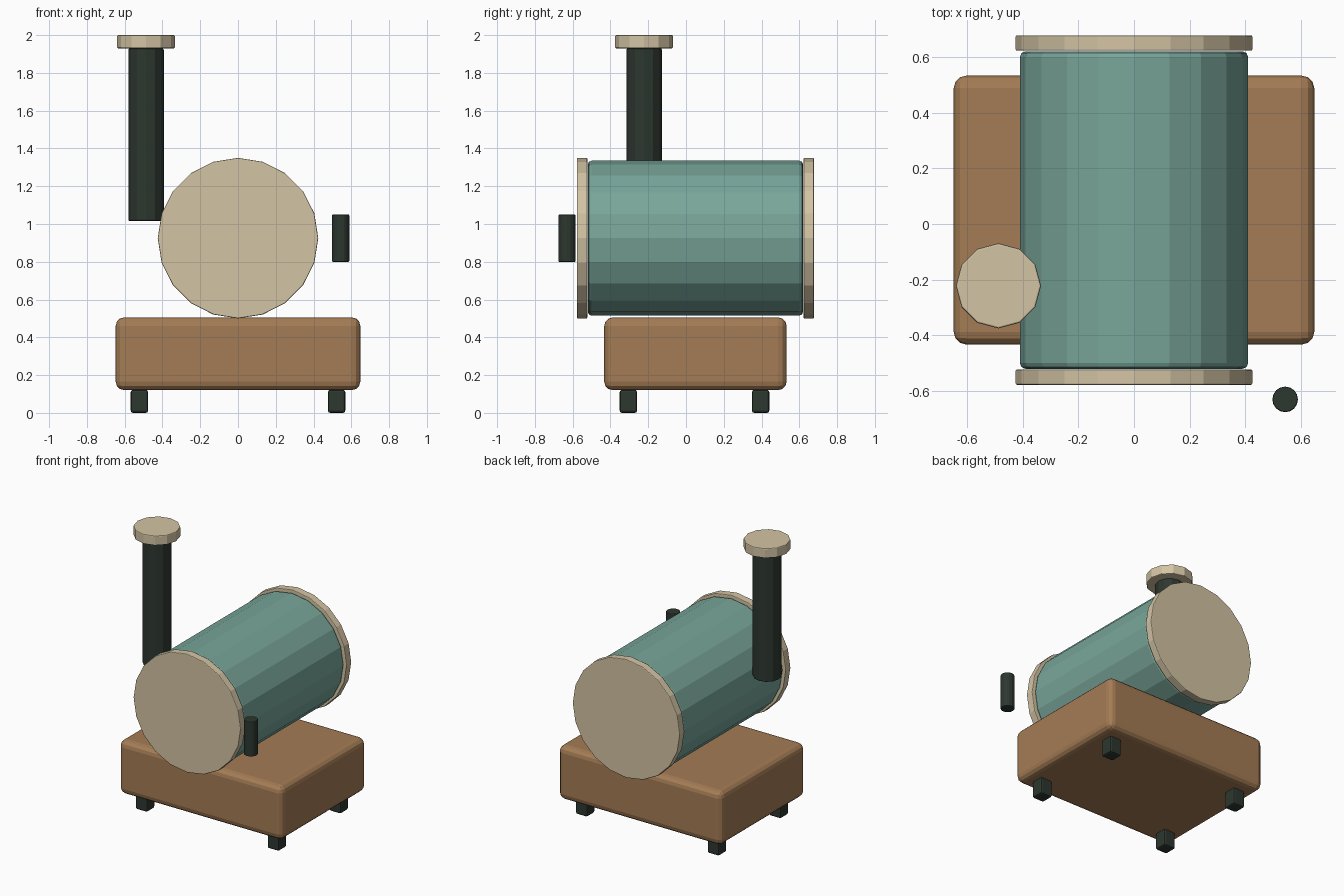
import bpy, bmesh
from math import radians
from mathutils import Matrix

if "Cube" in bpy.data.objects:
    bpy.data.objects.remove(bpy.data.objects["Cube"])


def material(name, rgb):
    m = bpy.data.materials.new(name)
    m.diffuse_color = (*rgb, 1)
    m.use_nodes = True
    m.node_tree.nodes["Principled BSDF"].inputs["Base Color"].default_value = m.diffuse_color
    return m


TEAL = material("teal_paint", (0.19, 0.38, 0.32))
BROWN = material("brown_body", (0.37, 0.20, 0.09))
CREAM = material("cream_trim", (0.65, 0.55, 0.37))
DARK = material("dark_metal", (0.026, 0.038, 0.029))


def finish(name, bm, mat, bevel, segments):
    mesh = bpy.data.meshes.new(name)
    bm.to_mesh(mesh)
    bm.free()
    mesh.materials.append(mat)
    obj = bpy.data.objects.new(name, mesh)
    bpy.context.collection.objects.link(obj)
    mod = obj.modifiers.new("edge_bevel", 'BEVEL')
    mod.width, mod.segments = bevel, segments
    mod.limit_method, mod.angle_limit = 'ANGLE', radians(40)
    return obj


def box(name, centre, size, mat, bevel, segments=2):
    bm = bmesh.new()
    bmesh.ops.create_cube(bm, size=1, matrix=Matrix.Translation(centre) @ Matrix.Diagonal((*size, 1)))
    return finish(name, bm, mat, bevel, segments)


def cylinder(name, centre, radius, length, sides, mat, bevel, segments=2, along_y=False):
    bm = bmesh.new()
    turn = Matrix.Rotation(radians(90 if along_y else 0), 4, 'X')
    bmesh.ops.create_cone(bm, cap_ends=True, segments=sides, radius1=radius, radius2=radius,
                          depth=length, matrix=Matrix.Translation(centre) @ turn)
    return finish(name, bm, mat, bevel, segments)


# Base block and its four feet
box("base", (0, 0.05, 0.313), (1.295, 0.966, 0.385), BROWN, 0.045, 3)
for side, x in (("left", -0.522), ("right", 0.522)):
    for end, y in (("front", -0.305), ("back", 0.395)):
        box(f"{end}_{side}_foot", (x, y, 0.061), (0.092, 0.092, 0.122), DARK, 0.012)

# Horizontal drum with an end plate at each end
cylinder("drum", (0, 0.05, 0.925), 0.41, 1.14, 20, TEAL, 0.02, along_y=True)
for end, y in (("front", -0.55), ("back", 0.65)):
    cylinder(f"{end}_plate", (0, y, 0.925), 0.425, 0.055, 20, CREAM, 0.005, along_y=True)

# Chimney beside the drum, with its cap
cylinder("chimney", (-0.487, -0.222, 1.4725), 0.094, 0.915, 12, DARK, 0.008)
cylinder("chimney_cap", (-0.487, -0.222, 1.965), 0.153, 0.07, 12, CREAM, 0.006)

# Upright handle at the front right
cylinder("handle", (0.543, -0.63, 0.925), 0.046, 0.25, 16, DARK, 0.005)
